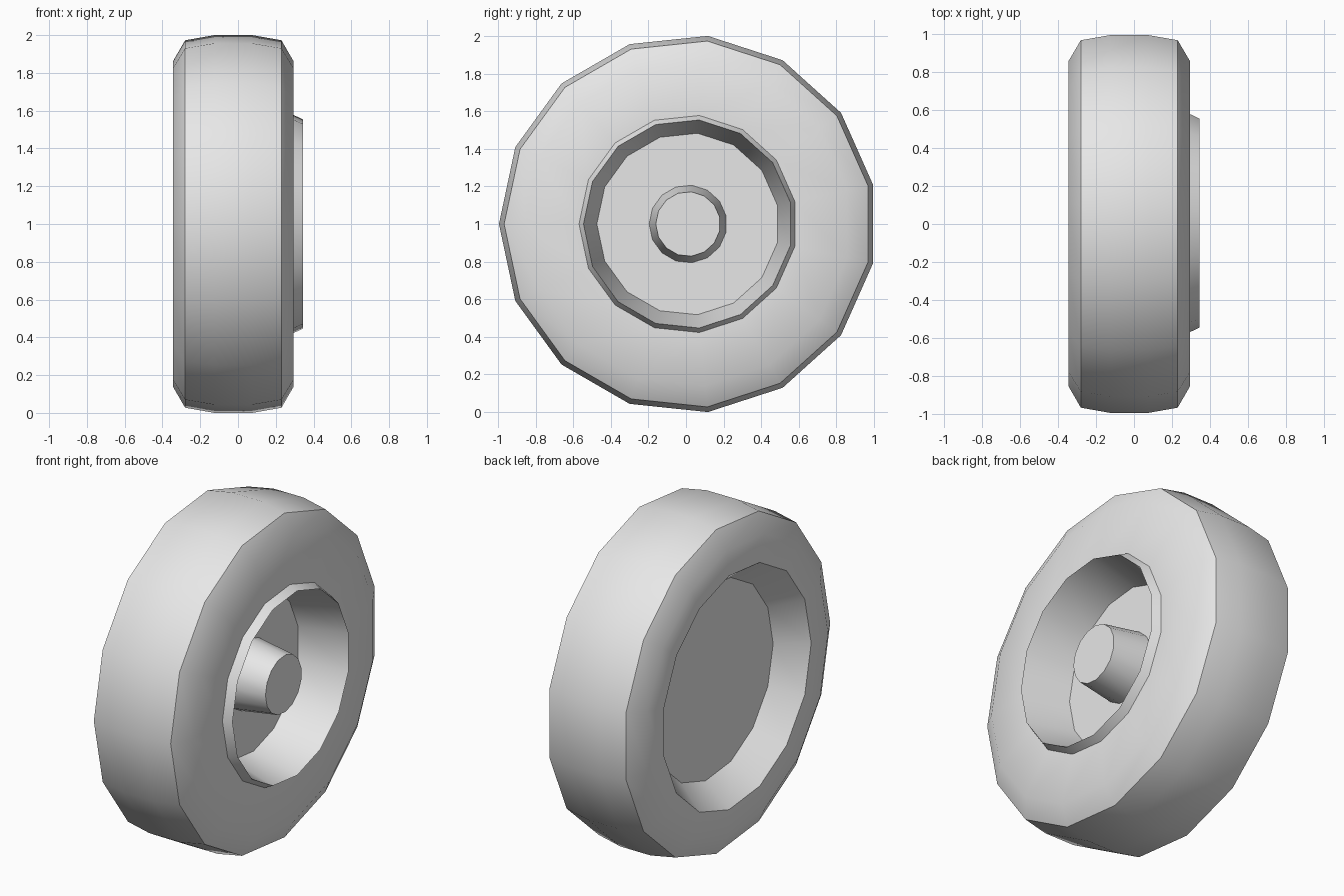
import bpy, bmesh, math

cube = bpy.data.objects.get("Cube")
if cube:
    bpy.data.objects.remove(cube, do_unlink=True)

SIDES = 15
CENTRE = (0, 0.011, 1)

grey = bpy.data.materials.new("plain grey")
grey.use_nodes = True
colour = (0.8, 0.8, 0.8, 1)
grey.diffuse_color = colour
grey.node_tree.nodes["Principled BSDF"].inputs["Base Color"].default_value = colour


def lathe(name, profile):
    """Revolve (x, radius) points around the axle; radius 0 closes with a flat cap."""
    bm = bmesh.new()
    rings = []
    for x, r in profile:
        if r == 0:
            continue
        ring = []
        for i in range(SIDES):
            a = math.pi + math.tau * i / SIDES
            ring.append(bm.verts.new((x, r * math.cos(a), r * math.sin(a))))
        rings.append(ring)
    for a, b in zip(rings, rings[1:]):
        for i in range(SIDES):
            j = (i + 1) % SIDES
            bm.faces.new((a[i], b[i], b[j], a[j]))
    # profiles run from the back (-x) outwards to the front (+x)
    if profile[0][1] == 0:
        bm.faces.new(rings[0])
    if profile[-1][1] == 0:
        bm.faces.new(reversed(rings[-1]))
    for f in bm.faces:
        f.normal_flip()
    mesh = bpy.data.meshes.new(name)
    bm.to_mesh(mesh)
    bm.free()
    mesh.materials.append(grey)
    obj = bpy.data.objects.new(name, mesh)
    obj.location = CENTRE
    bpy.context.collection.objects.link(obj)
    bpy.ops.object.select_all(action="DESELECT")
    obj.select_set(True)
    bpy.context.view_layer.objects.active = obj
    bpy.ops.object.shade_smooth_by_angle(angle=math.radians(38))
    return obj


# Tyre with the dished recess in its back
lathe("tyre", [(-0.18, 0), (-0.18, 0.58), (-0.345, 0.705), (-0.345, 0.865),
               (-0.28, 0.978), (-0.125, 1.0055), (0.075, 1.0055),
               (0.23, 0.978), (0.295, 0.865), (0.295, 0.58)])

# Raised rim lip, tapering wall and sunken floor on the front
lathe("rim", [(0.295, 0.58), (0.345, 0.556), (0.06, 0.485), (0.06, 0)])

# Tapered hub in the middle of the rim
lathe("hub", [(0.06, 0.207), (0.295, 0.172), (0.295, 0)])
